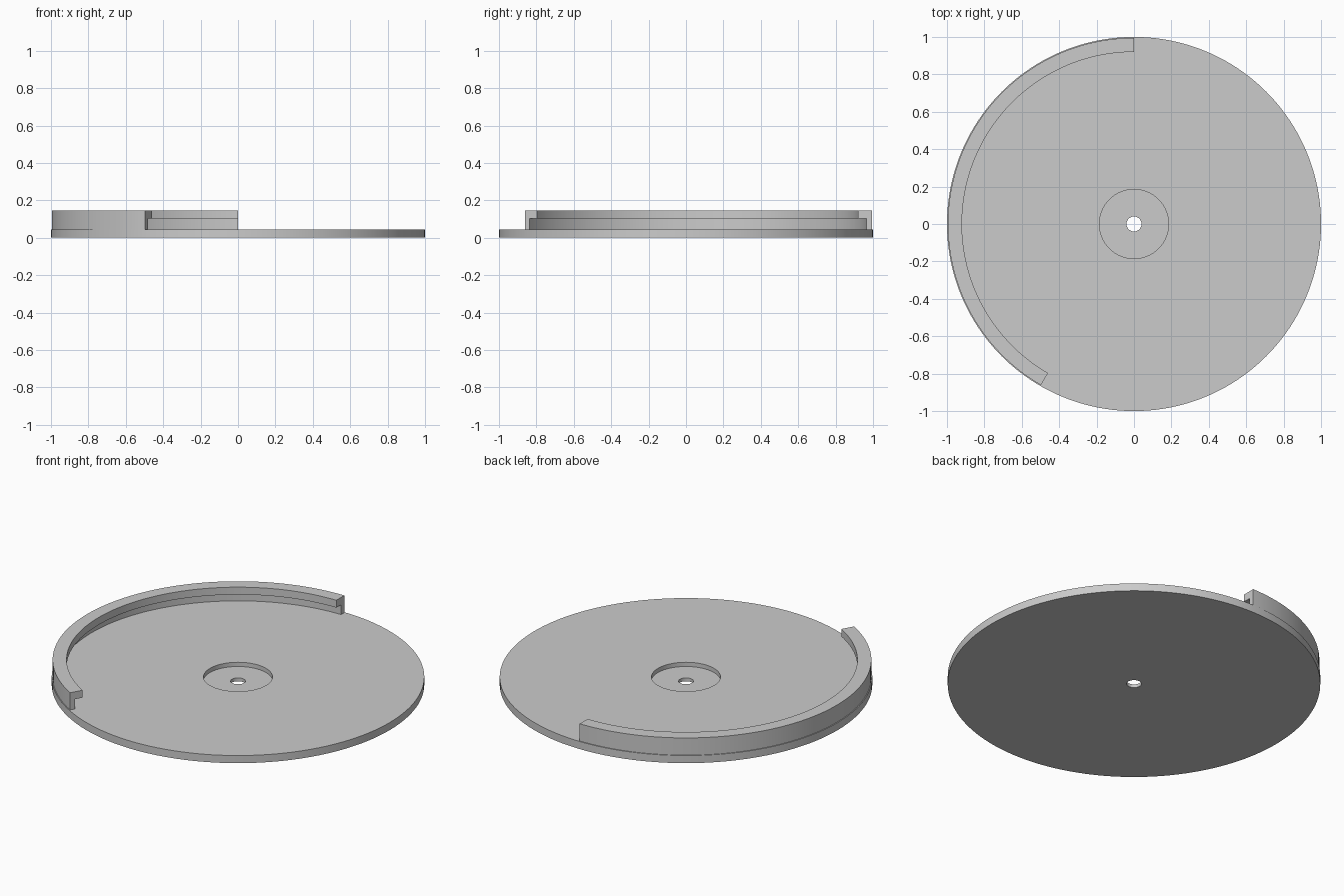
import bpy, bmesh, math

cube = bpy.data.objects.get("Cube")
if cube:
    bpy.data.objects.remove(cube, do_unlink=True)

grey = bpy.data.materials.new("plain_grey")
grey.use_nodes = True
colour = (0.6, 0.6, 0.6, 1)
grey.diffuse_color = colour
grey.node_tree.nodes["Principled BSDF"].inputs["Base Color"].default_value = colour


def revolve(name, profile, start, end, steps):
    """Sweep a closed (radius, height) profile about z between two angles in degrees."""
    full = end - start == 360
    bm = bmesh.new()
    rings = []
    for i in range(steps if full else steps + 1):
        a = math.radians(start + (end - start) * i / steps)
        rings.append([bm.verts.new((r * math.cos(a), r * math.sin(a), z)) for r, z in profile])
    n = len(profile)
    for i in range(steps):
        here, there = rings[i], rings[(i + 1) % len(rings)]
        for j in range(n):
            k = (j + 1) % n
            bm.faces.new((here[j], there[j], there[k], here[k]))
    if not full:
        bm.faces.new(rings[0])
        bm.faces.new(rings[-1])
    bmesh.ops.recalc_face_normals(bm, faces=bm.faces)
    mesh = bpy.data.meshes.new(name)
    bm.to_mesh(mesh)
    bm.free()
    mesh.materials.append(grey)
    obj = bpy.data.objects.new(name, mesh)
    bpy.context.collection.objects.link(obj)
    bpy.ops.object.select_all(action='DESELECT')
    obj.select_set(True)
    bpy.context.view_layer.objects.active = obj
    bpy.ops.object.shade_smooth_by_angle(angle=math.radians(30))
    return obj


BASE = 0.045     # plate thickness
POCKET = 0.02    # height of the pocket floor

# Round plate with a shallow centre pocket and a through hole
revolve("base_plate",
        [(0.04, 0), (1, 0), (1, BASE), (0.185, BASE), (0.185, POCKET), (0.04, POCKET)],
        0, 360, 160)

# Partial raised rim with an inward overhanging lip
revolve("lipped_rim",
        [(0.965, BASE), (0.995, BASE), (0.995, 0.147), (0.92, 0.147), (0.92, 0.103), (0.965, 0.103)],
        90, 240, 72)
